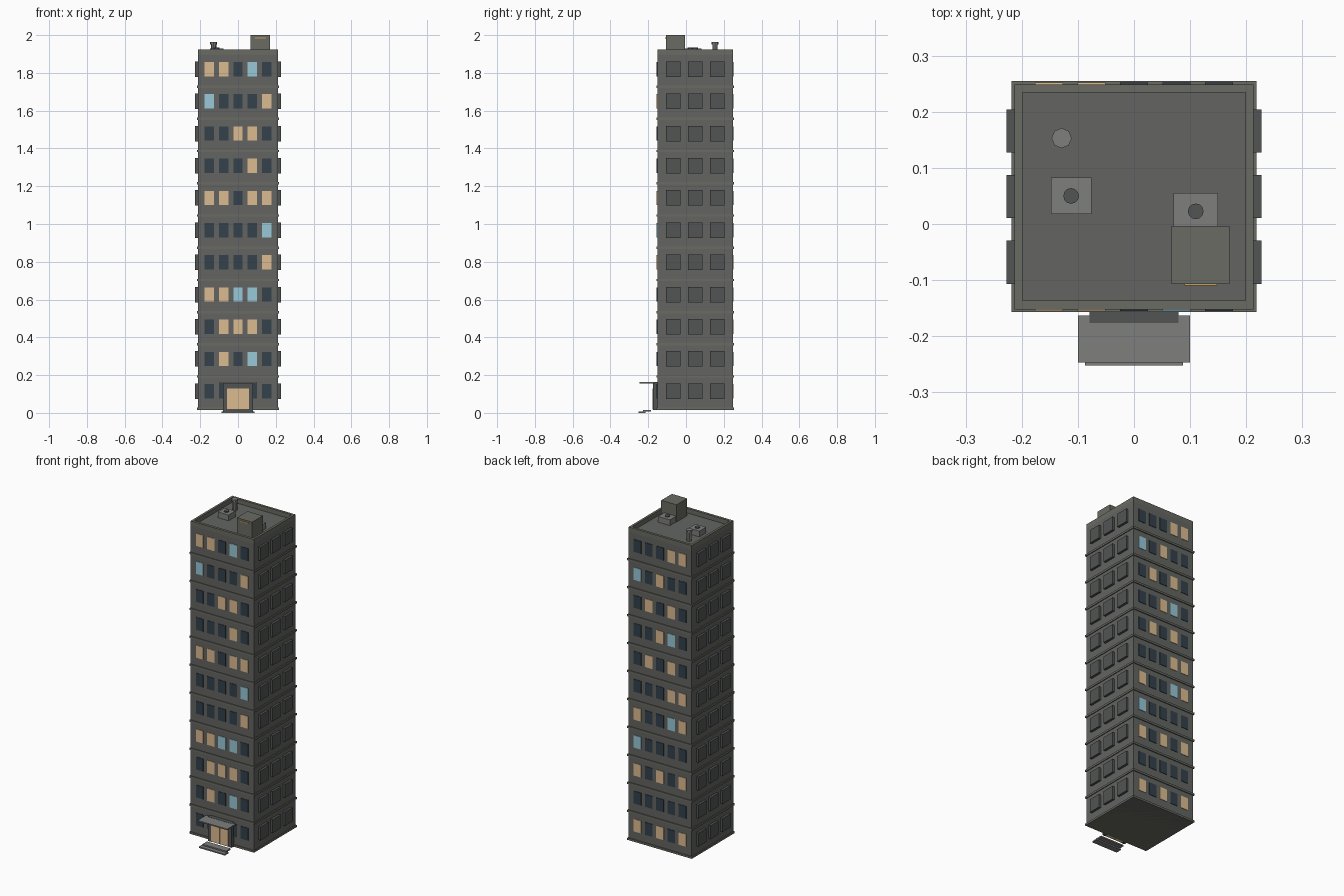
import bpy, bmesh
from mathutils import Matrix, Vector

if "Cube" in bpy.data.objects:
    bpy.data.objects.remove(bpy.data.objects["Cube"])


def material(name, r, g, b):
    m = bpy.data.materials.new(name)
    m.diffuse_color = (r, g, b, 1)
    m.use_nodes = True
    m.node_tree.nodes["Principled BSDF"].inputs["Base Color"].default_value = m.diffuse_color
    return m


WALL = material("wall_grey", 0.125, 0.13, 0.122)
TRIM = material("trim_grey", 0.145, 0.145, 0.125)
PANEL = material("panel_grey", 0.085, 0.09, 0.09)
METAL = material("metal_grey", 0.21, 0.21, 0.205)
WARM = material("lit_warm", 0.72, 0.50, 0.28)
BLUE = material("lit_blue", 0.31, 0.58, 0.69)
DARK = material("dark_glass", 0.033, 0.053, 0.07)
AMBER = material("amber", 0.6, 0.36, 0.1)


def finish(name, bm, mat):
    me = bpy.data.meshes.new(name)
    bm.to_mesh(me)
    bm.free()
    me.materials.append(mat)
    ob = bpy.data.objects.new(name, me)
    bpy.context.collection.objects.link(ob)
    return ob


def boxes(name, spans, mat):
    """Boxes given as (x0, x1, y0, y1, z0, z1), joined in one object."""
    bm = bmesh.new()
    for x0, x1, y0, y1, z0, z1 in spans:
        c = Vector((x0 + x1, y0 + y1, z0 + z1)) / 2
        s = Matrix.Diagonal((x1 - x0, y1 - y0, z1 - z0, 1))
        bmesh.ops.create_cube(bm, size=1, matrix=Matrix.Translation(c) @ s)
    return finish(name, bm, mat)


def cylinder(name, x, y, z0, z1, r, sides, mat):
    bm = bmesh.new()
    bmesh.ops.create_cone(bm, cap_ends=True, segments=sides, radius1=r, radius2=r,
                          depth=z1 - z0, matrix=Matrix.Translation((x, y, (z0 + z1) / 2)))
    return finish(name, bm, mat)


HX, Y0, Y1 = 0.213, -0.152, 0.249      # wall faces
BASE, STEP, FLOORS = 0.022, 0.1705, 11
TOP = 1.895

# Tower body and floor bands
boxes("tower_body", [(-HX, HX, Y0, Y1, 0.016, TOP)], WALL)
boxes("floor_bands", [(-HX - .005, HX + .005, Y0 - .005, Y1 + .006,
                       BASE + i * STEP - .006, BASE + i * STEP + .006)
                      for i in range(FLOORS)], TRIM)

# Parapet around the roof
P = 1.923
boxes("parapet", [(-HX, HX, Y0, -0.136, TOP, P), (-HX, HX, 0.234, Y1, TOP, P),
                  (-HX, -0.199, -0.136, 0.234, TOP, P),
                  (0.199, HX, -0.136, 0.234, TOP, P)], TRIM)

# Windows, top floor first; W warm, B blue, D dark
front = "WWDBD BDDDW DDWWD DDDWD WWDWW DDDDB DDDDW WWBBD DWWWD DWDBD DDDDD".split()
back = "DDDWW BDWDD DWDWD DDWBD DWDWD DDDWW WDDBW BDDDD WDWDW DDDDD WDWDW".split()
for face, rows, ya, yb, sx in (("front", front, Y0 - .003, Y0 + .005, 1),
                               ("back", back, Y1 - .005, Y1 + .003, -1)):
    groups = {"W": [], "B": [], "D": []}
    for r, row in enumerate(rows):
        z = BASE + (FLOORS - 1 - r) * STEP + .093
        for c, key in enumerate(row):
            x = sx * (c - 2) * 0.0757
            groups[key].append((x - .025, x + .025, ya, yb, z - .038, z + .038))
    for key, label, mat in (("W", "warm", WARM), ("B", "blue", BLUE), ("D", "dark", DARK)):
        boxes(f"{face}_windows_{label}", groups[key], mat)

# Raised panels on both sides
for label, s in (("left", -1), ("right", 1)):
    xs = sorted((s * 0.208, s * 0.227))
    boxes(f"{label}_panels", [(*xs, y - .0385, y + .0385, z - .041, z + .041)
                              for y in (-.068, .049, .166)
                              for z in (BASE + i * STEP + .093 for i in range(FLOORS))], PANEL)

# Entrance: surround, double doors, canopy and steps
boxes("door_surround", [(-.079, -.058, -.176, Y0, .016, .164), (.058, .079, -.176, Y0, .016, .164),
                        (-.058, .058, -.176, Y0, .13, .164)], PANEL)
boxes("doors", [(-.058, -.001, -.177, Y0, .018, .13), (.001, .058, -.177, Y0, .018, .13)], WARM)
boxes("canopy", [(-.1, .1, -.247, -.163, .156, .163)], METAL)
boxes("entrance_steps", [(-.087, .087, -.252, -.215, 0, .008),
                         (-.08, .08, -.228, -.185, .008, .016)], METAL)

# Roof machine room with a lamp strip
boxes("machine_room", [(.067, .17, -.107, -.004, TOP, 2.0)], TRIM)
boxes("lamp_strip", [(.09, .148, -.11, -.105, 1.982, 1.988)], AMBER)

# Roof cooling units with fans, and a vent pipe
for i, (x, y, hx, hy) in enumerate(((-.112, .05, .036, .0325), (.11, .0225, .04, .0325))):
    boxes(f"cooling_unit_{i}", [(x - hx, x + hx, y - hy, y + hy, TOP, 1.93)], METAL)
    cylinder(f"cooling_fan_{i}", x, y, 1.93, 1.935, .014, 12, PANEL)
cylinder("vent_pipe", -.129, .153, TOP, 1.955, .014, 8, METAL)
cylinder("vent_cap", -.129, .153, 1.95, 1.963, .018, 8, METAL)
